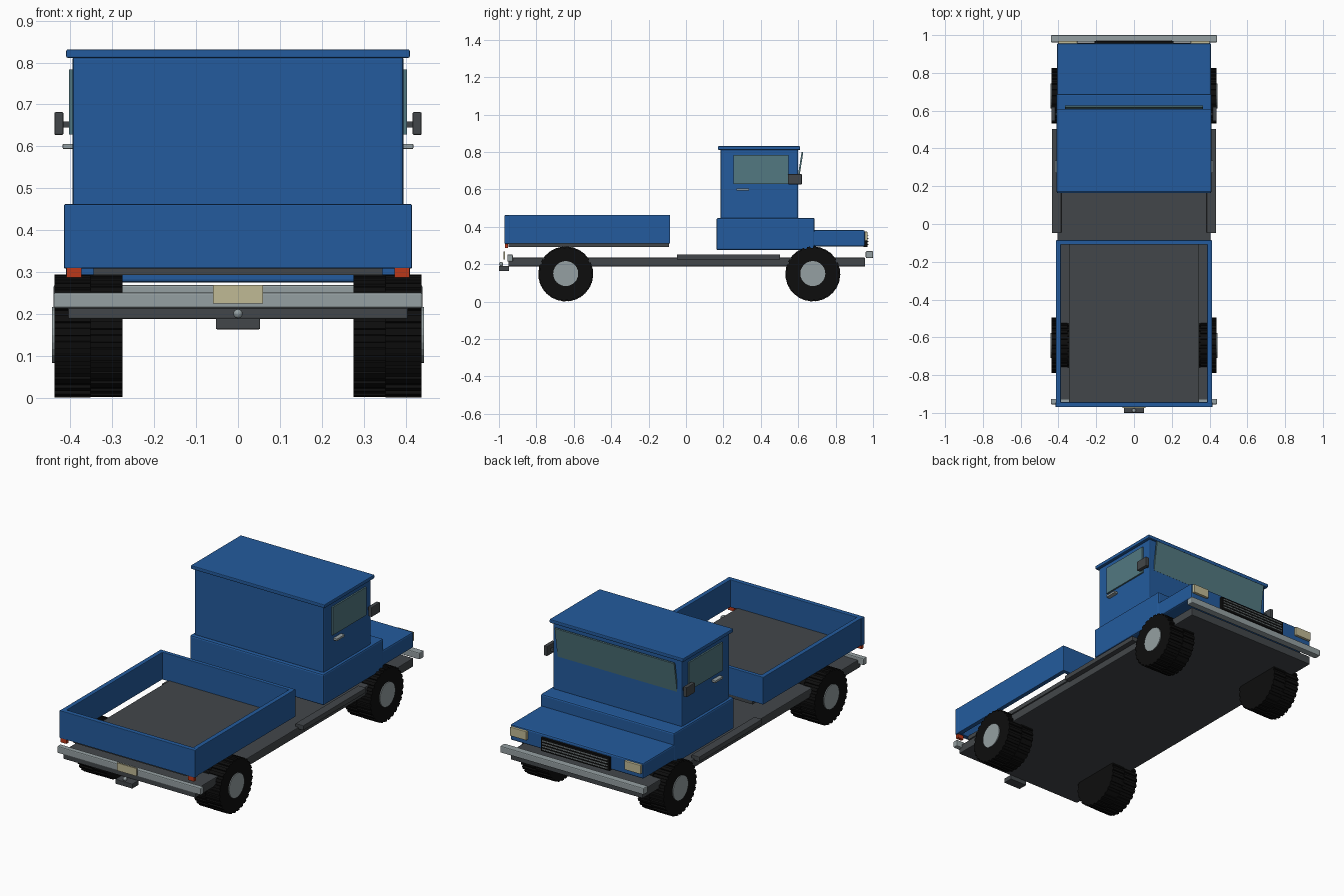
import bpy, bmesh, math
from mathutils import Matrix, Vector

if "Cube" in bpy.data.objects:
    bpy.data.objects.remove(bpy.data.objects["Cube"])


def material(name, r, g, b):
    m = bpy.data.materials.new(name)
    m.diffuse_color = (r, g, b, 1)
    m.use_nodes = True
    m.node_tree.nodes["Principled BSDF"].inputs["Base Color"].default_value = m.diffuse_color
    return m


BLUE = material("blue paint", 0.017, 0.105, 0.34)
DARK = material("dark grey", 0.055, 0.062, 0.068)
METAL = material("light metal", 0.30, 0.35, 0.36)
GLASS = material("tinted glass", 0.085, 0.19, 0.22)
BLACK = material("black rubber", 0.004, 0.004, 0.004)
CREAM = material("cream lamp", 0.53, 0.49, 0.30)
RED = material("red lamp", 0.50, 0.04, 0.01)


def finish(bm, name, mat):
    bmesh.ops.recalc_face_normals(bm, faces=bm.faces)
    me = bpy.data.meshes.new(name)
    bm.to_mesh(me)
    bm.free()
    me.materials.append(mat)
    ob = bpy.data.objects.new(name, me)
    bpy.context.collection.objects.link(ob)
    return ob


def box(name, x, y, z, mat, bevel=0.0, tilt=0.0):
    """Box from (min, max) ranges, optionally bevelled and tilted about x."""
    bm = bmesh.new()
    bmesh.ops.create_cube(bm, size=1)
    size = Vector((x[1] - x[0], y[1] - y[0], z[1] - z[0]))
    bmesh.ops.scale(bm, vec=size, verts=bm.verts)
    if bevel:
        bmesh.ops.bevel(bm, geom=bm.edges[:], offset=bevel, segments=2,
                        profile=0.5, affect='EDGES')
    ob = finish(bm, name, mat)
    ob.location = (sum(x) / 2, sum(y) / 2, sum(z) / 2)
    ob.rotation_euler.x = tilt
    return ob


def pair(name, x, y, z, mat, bevel=0.0):
    box(name + "_right", x, y, z, mat, bevel)
    box(name + "_left", (-x[1], -x[0]), y, z, mat, bevel)


def disc(name, outline, x0, x1, y, z, mat):
    """Extrude a (y, z) outline along x."""
    bm = bmesh.new()
    f = bm.faces.new([bm.verts.new((x0, y + a, z + b)) for a, b in outline])
    ext = bmesh.ops.extrude_face_region(bm, geom=[f])
    moved = [v for v in ext["geom"] if isinstance(v, bmesh.types.BMVert)]
    bmesh.ops.translate(bm, vec=(x1 - x0, 0, 0), verts=moved)
    # extruding keeps the start face, so the solid is closed
    return finish(bm, name, mat)


def circle(r, n):
    return [(r * math.cos(2 * math.pi * i / n), r * math.sin(2 * math.pi * i / n))
            for i in range(n)]


def gear(r_in, r_out, teeth, phase):
    pts = []
    for i in range(teeth):
        for f, r in ((0.0, r_in), (0.4, r_in), (0.45, r_out), (0.95, r_out)):
            a = 2 * math.pi * (i + f + phase) / teeth
            pts.append((r * math.cos(a), r * math.sin(a)))
    return pts


# chassis and side steps
box("chassis", (-0.405, 0.405), (-0.95, 0.958), (0.188, 0.235), DARK, 0.004)
pair("side_step", (0.385, 0.434), (-0.048, 0.503), (0.225, 0.252), DARK, 0.003)

# cab
box("cab_lower", (-0.41, 0.41), (0.163, 0.688), (0.275, 0.447), BLUE, 0.008)
box("hood", (-0.408, 0.408), (0.60, 0.956), (0.295, 0.382), BLUE, 0.008)
box("cab_upper", (-0.395, 0.395), (0.184, 0.60), (0.44, 0.815), BLUE, 0.008)
box("roof", (-0.41, 0.41), (0.171, 0.61), (0.811, 0.831), BLUE, 0.004)

# glass
box("windshield", (-0.366, 0.366), (0.605, 0.614), (0.632, 0.80), GLASS, 0,
    -math.radians(9))
pair("side_window", (0.394, 0.4035), (0.254, 0.548), (0.629, 0.784), GLASS)

# handles and mirrors
pair("door_handle", (0.394, 0.418), (0.27, 0.338), (0.594, 0.606), METAL, 0.002)
pair("mirror", (0.416, 0.438), (0.545, 0.62), (0.627, 0.682), DARK, 0.004)
pair("mirror_arm", (0.39, 0.42), (0.575, 0.59), (0.645, 0.66), DARK)

# grille and headlights
box("grille", (-0.21, 0.21), (0.95, 0.97), (0.293, 0.366), BLACK)
for i in range(4):
    zc = 0.306 + i * 0.0155
    box("grille_slat_%d" % i, (-0.20, 0.20), (0.968, 0.975),
        (zc - 0.002, zc + 0.002), METAL)
pair("headlight", (0.30, 0.40), (0.95, 0.97), (0.325, 0.374), CREAM, 0.003)

# bumpers
box("front_bumper", (-0.44, 0.44), (0.961, 1.0), (0.233, 0.270), METAL, 0.005)
box("rear_bumper", (-0.44, 0.44), (-0.955, -0.926), (0.214, 0.252), METAL, 0.005)

# cargo bed
box("bed_floor", (-0.345, 0.345), (-0.948, -0.09), (0.293, 0.316), DARK)
pair("bed_side", (0.387, 0.413), (-0.95, -0.088), (0.311, 0.463), BLUE, 0.003)
box("bed_headboard", (-0.413, 0.413), (-0.109, -0.086), (0.311, 0.463), BLUE, 0.003)
box("tailgate", (-0.415, 0.415), (-0.970, -0.943), (0.309, 0.462), BLUE, 0.003)

# rear lamps, plate and tow hitch
pair("tail_lamp", (0.373, 0.409), (-0.969, -0.952), (0.287, 0.312), RED)
box("number_plate", (-0.06, 0.06), (-0.975, -0.967), (0.226, 0.269), CREAM)
box("tow_hitch", (-0.053, 0.053), (-1.0, -0.945), (0.164, 0.19), DARK, 0.003)
bm = bmesh.new()
bmesh.ops.create_uvsphere(bm, u_segments=16, v_segments=8, radius=0.011,
                          matrix=Matrix.Translation((0, -0.988, 0.201)))
finish(bm, "tow_ball", METAL)

# wheels: two staggered tread rings with a hub
for end, yc in (("front", 0.678), ("rear", -0.643)):
    for side, s in (("right", 1), ("left", -1)):
        tag = "%s_%s" % (end, side)
        disc("tire_outer_" + tag, gear(0.140, 0.147, 28, 0), s * 0.352, s * 0.438,
             yc, 0.148, BLACK)
        disc("tire_inner_" + tag, gear(0.140, 0.146, 28, 0.5), s * 0.275, s * 0.352,
             yc, 0.148, BLACK)
        disc("hub_" + tag, circle(0.067, 24), s * 0.40, s * 0.443, yc, 0.15, METAL)
